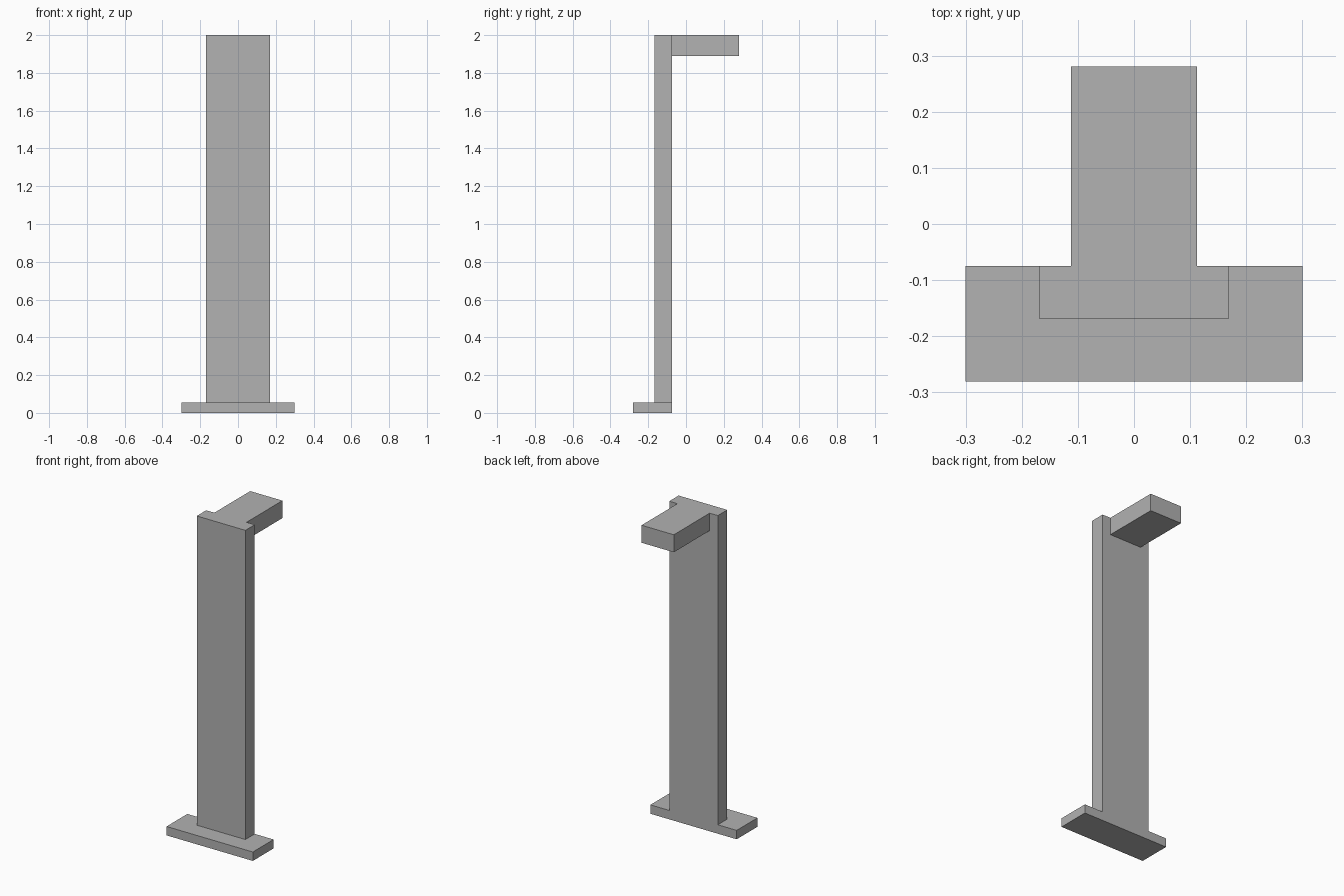
import bpy
from mathutils import Vector

cube = bpy.data.objects.get("Cube")
if cube:
    bpy.data.objects.remove(cube, do_unlink=True)

grey = bpy.data.materials.new("plain grey")
grey.use_nodes = True
colour = (0.445, 0.445, 0.445, 1)
grey.diffuse_color = colour
grey.node_tree.nodes["Principled BSDF"].inputs["Base Color"].default_value = colour


def box(name, low, high):
    """Flat-faced block between two opposite corners."""
    low, high = Vector(low), Vector(high)
    bpy.ops.mesh.primitive_cube_add(size=1)
    obj = bpy.context.object
    obj.name = obj.data.name = name
    for v in obj.data.vertices:
        v.co = (low + high) / 2 + v.co * (high - low)
    obj.data.materials.append(grey)
    return obj


BACK = -0.075      # shared rear plane of base and post
BASE_TOP = 0.056
TOP = 2.0

# Wide foot plate
box("base_plate", (-0.3, -0.281, 0), (0.3, BACK, BASE_TOP))
# Tall flat upright, flush with the back of the foot
box("upright_post", (-0.169, -0.168, BASE_TOP), (0.169, BACK, TOP))
# Arm reaching backwards, flush with the top of the upright
box("top_arm", (-0.112, BACK, 1.89), (0.112, 0.281, TOP))
